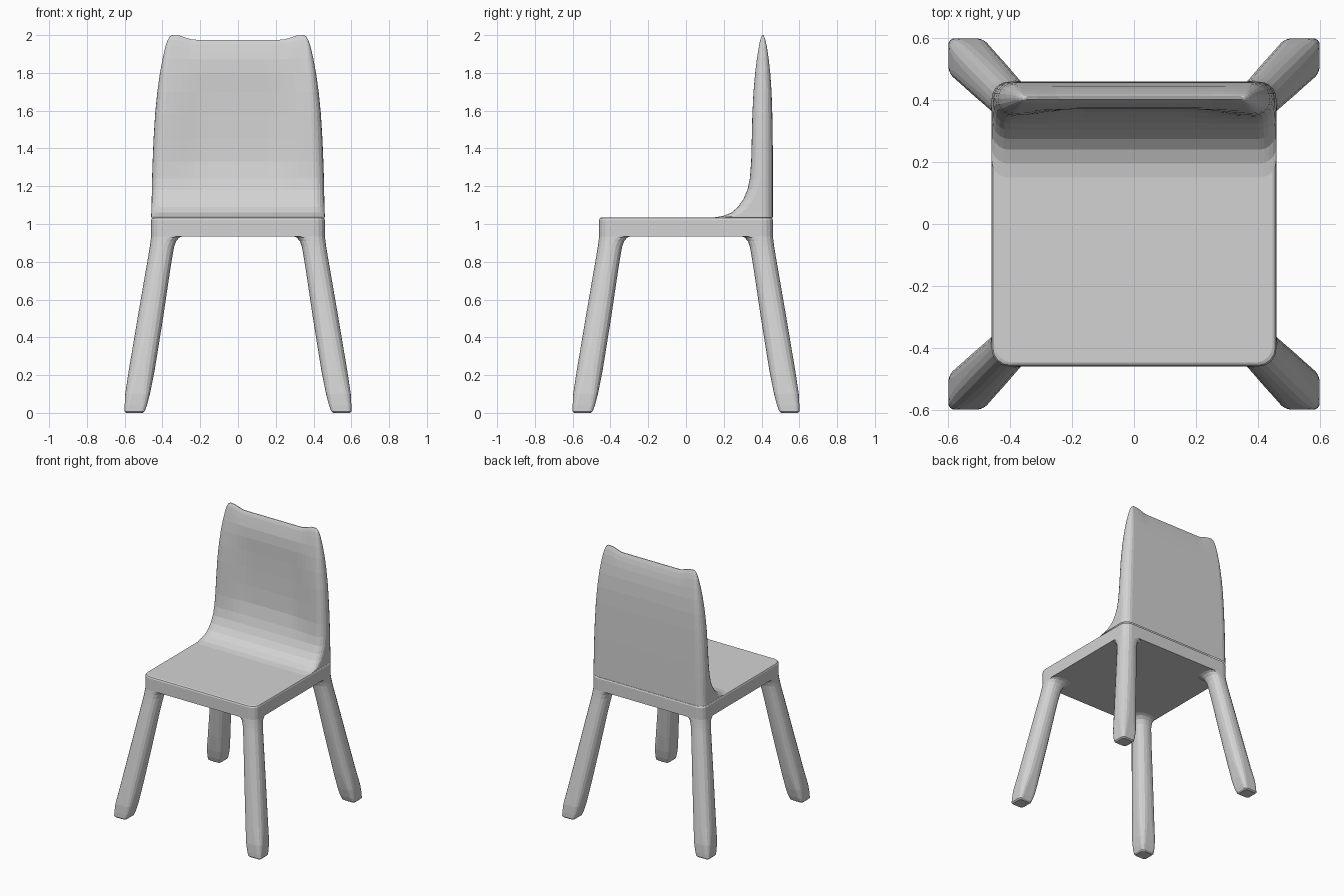
import bpy, bmesh, math

if "Cube" in bpy.data.objects:
    bpy.data.objects.remove(bpy.data.objects["Cube"])

grey = bpy.data.materials.new("light grey plastic")
grey.diffuse_color = (0.65, 0.65, 0.65, 1)
grey.use_nodes = True
grey.node_tree.nodes["Principled BSDF"].inputs["Base Color"].default_value = grey.diffuse_color


def smooth(a, b, v):
    t = min(1, max(0, (v - a) / (b - a)))
    return t * t * (3 - 2 * t)


def ring(x0, x1, y0, y1, z, r, cols=1, segs=4):
    """Rounded rectangle: front half left to right, back half right to left."""
    r = min(r, 0.49 * (y1 - y0), 0.49 * (x1 - x0))
    arc = [(r - r * math.cos(k * math.pi / 2 / segs),
            r - r * math.sin(k * math.pi / 2 / segs)) for k in range(segs + 1)]
    half = [(x0 + dx, dy) for dx, dy in arc]
    half += [(x0 + r + (x1 - x0 - 2 * r) * i / cols, 0) for i in range(1, cols)]
    half += [(x1 - dx, dy) for dx, dy in reversed(arc)]
    return ([(x, y0 + d, z) for x, d in half]
            + [(x, y1 - d, z) for x, d in reversed(half)])


def loft(name, rings, cap_start=True, cap_end=True):
    """Skin a stack of rings, closing ends with strips between front and back."""
    bm = bmesh.new()
    rows = [[bm.verts.new(p) for p in rg] for rg in rings]
    n = len(rows[0])
    for a, b in zip(rows, rows[1:]):
        for i in range(n):
            j = (i + 1) % n
            bm.faces.new((a[i], a[j], b[j], b[i]))
    for row, wanted in ((rows[0], cap_start), (rows[-1], cap_end)):
        if wanted:
            for i in range(n // 2 - 1):
                bm.faces.new((row[i], row[i + 1], row[n - 2 - i], row[n - 1 - i]))
    bmesh.ops.recalc_face_normals(bm, faces=bm.faces)
    me = bpy.data.meshes.new(name)
    bm.to_mesh(me)
    bm.free()
    me.materials.append(grey)
    ob = bpy.data.objects.new(name, me)
    bpy.context.collection.objects.link(ob)
    return ob


# seat slab with rounded corners and a softened top edge
S = 0.46
loft("seat", [ring(-S + i, S - i, -S + i, S - i, z, 0.055)
              for z, i in ((0.935, 0), (1.022, 0), (1.031, 0.004), (1.035, 0.012))])

# legs: height, inner edge, outer edge, corner radius
LEG = [(0.0, 0.505, 0.592, 0.015), (0.008, 0.494, 0.6, 0.02),
       (0.04, 0.482, 0.6, 0.025), (0.10, 0.466, 0.597, 0.035),
       (0.22, 0.442, 0.579, 0.05), (0.5, 0.397, 0.532, 0.055),
       (0.75, 0.36, 0.489, 0.055), (0.83, 0.347, 0.475, 0.055),
       (0.88, 0.338, 0.467, 0.055), (0.91, 0.327, 0.463, 0.055),
       (0.927, 0.312, 0.461, 0.055), (0.935, 0.295, 0.46, 0.055)]
for fb, sy in (("front", -1), ("back", 1)):
    for lr, sx in (("left", -1), ("right", 1)):
        rings = []
        for z, a, b, r in LEG:
            x0, x1 = sorted((sx * a, sx * b))
            y0, y1 = sorted((sy * a, sy * b))
            rings.append(ring(x0, x1, y0, y1, z, r))
        loft(f"{fb}_{lr}_leg", rings, cap_end=False)

# backrest: height, half width, front y, rear y
BACK = [(1.035, 0.46, 0.15, 0.46), (1.042, 0.46, 0.195, 0.46),
        (1.06, 0.459, 0.24, 0.46), (1.09, 0.458, 0.275, 0.46),
        (1.13, 0.457, 0.303, 0.46), (1.18, 0.456, 0.325, 0.46),
        (1.24, 0.455, 0.338, 0.46), (1.33, 0.452, 0.345, 0.46),
        (1.45, 0.447, 0.348, 0.459), (1.58, 0.439, 0.351, 0.457),
        (1.7, 0.427, 0.357, 0.453), (1.8, 0.413, 0.366, 0.446),
        (1.88, 0.398, 0.376, 0.437), (1.94, 0.384, 0.386, 0.428),
        (1.975, 0.372, 0.393, 0.42), (1.992, 0.361, 0.399, 0.414),
        (2.0, 0.348, 0.404, 0.41)]
rings = []
for z, w, f, b in BACK:
    pts = ring(-w, w, f, b, z, 0.055, cols=20, segs=5)
    depth = 0.022 * smooth(1.15, 1.4, z) * (1 - smooth(1.6, 1.9, z))
    out = []
    for i, (x, y, h) in enumerate(pts):
        if i < len(pts) // 2:                       # shallow dish in the front
            y += depth * (1 - smooth(0.15, 0.4, abs(x)))
        # dipped top edge between two raised corners
        h -= 0.025 * smooth(1.82, 1.98, z) * (1 - smooth(0.23, 0.33, abs(x)))
        out.append((x, y, h))
    rings.append(out)
loft("backrest", rings, cap_start=False)
